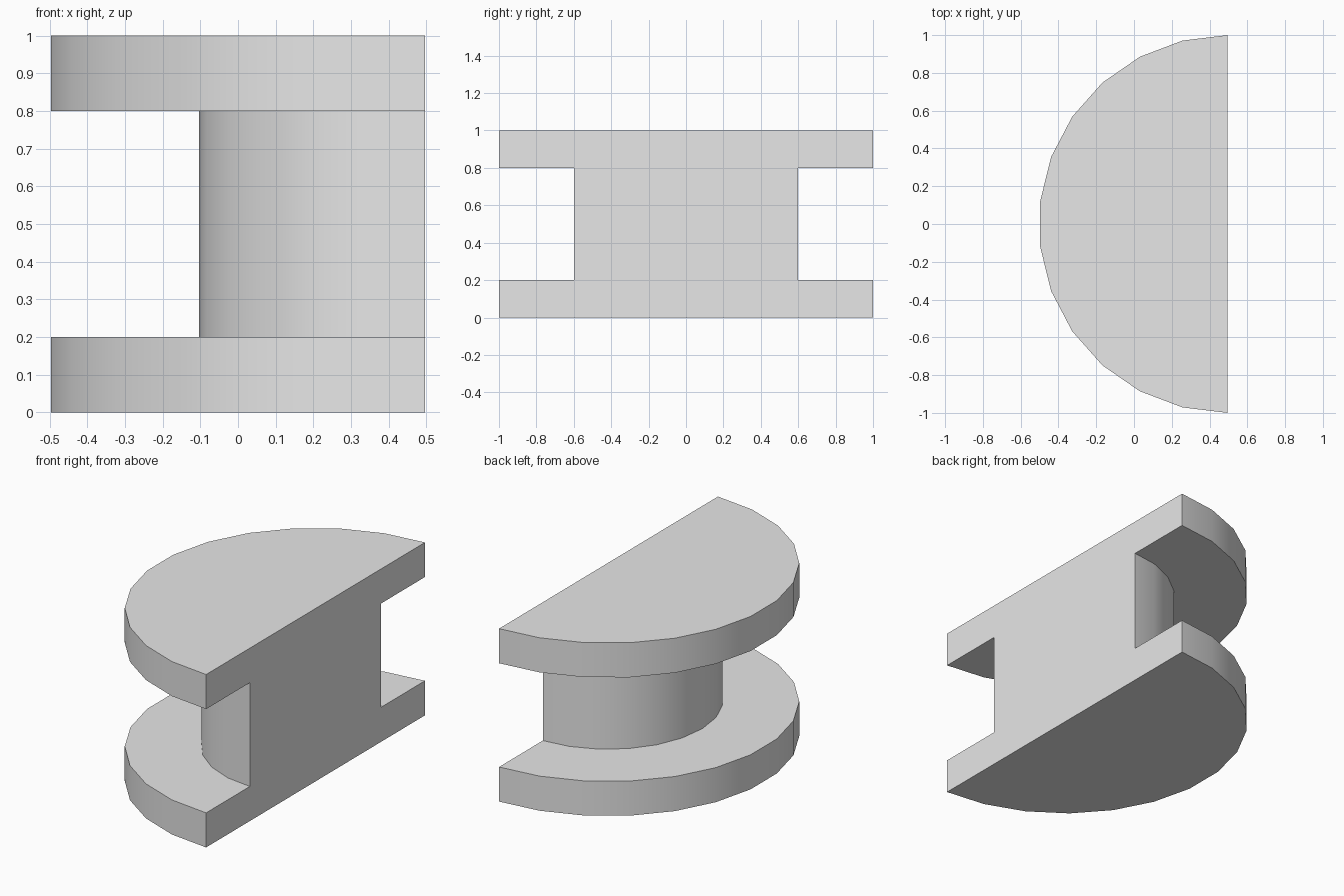
import bpy
import bmesh
from math import sin, cos, pi

if "Cube" in bpy.data.objects:
    bpy.data.objects.remove(bpy.data.objects["Cube"], do_unlink=True)

FLAT_X = 0.496  # plane of the flat cut side

grey = bpy.data.materials.new("light_grey")
grey.use_nodes = True
grey.diffuse_color = (0.8, 0.8, 0.8, 1)
grey.node_tree.nodes["Principled BSDF"].inputs["Base Color"].default_value = (0.8, 0.8, 0.8, 1)


def half_disc(name, radius, segments, bottom, top):
    """Upright half cylinder whose flat side lies on FLAT_X."""
    bm = bmesh.new()
    angles = [pi / 2 + pi * i / segments for i in range(segments + 1)]
    rim = [bm.verts.new((FLAT_X + radius * cos(a), radius * sin(a), bottom)) for a in angles]
    base = bm.faces.new(rim)
    lid = bmesh.ops.extrude_face_region(bm, geom=[base], use_keep_orig=True)
    raised = [v for v in lid["geom"] if isinstance(v, bmesh.types.BMVert)]
    bmesh.ops.translate(bm, verts=raised, vec=(0, 0, top - bottom))
    bmesh.ops.recalc_face_normals(bm, faces=bm.faces)
    mesh = bpy.data.meshes.new(name)
    bm.to_mesh(mesh)
    bm.free()
    mesh.materials.append(grey)
    obj = bpy.data.objects.new(name, mesh)
    bpy.context.collection.objects.link(obj)
    return obj


# Narrow core between two wide flanges
spool = half_disc("half_spool", 0.6, 12, 0.2, 0.8)
flanges = [half_disc("lower_flange", 1, 13, 0, 0.2),
           half_disc("upper_flange", 1, 13, 0.8, 1)]

# Fuse into one solid
bpy.context.view_layer.objects.active = spool
for flange in flanges:
    fuse = spool.modifiers.new("fuse", 'BOOLEAN')
    fuse.operation = 'UNION'
    fuse.solver = 'EXACT'
    fuse.object = flange
    bpy.ops.object.modifier_apply(modifier=fuse.name)
    bpy.data.objects.remove(flange, do_unlink=True)

# Smooth curved walls, crisp rims
bpy.ops.object.select_all(action='DESELECT')
spool.select_set(True)
bpy.ops.object.shade_smooth_by_angle(angle=pi / 6)
